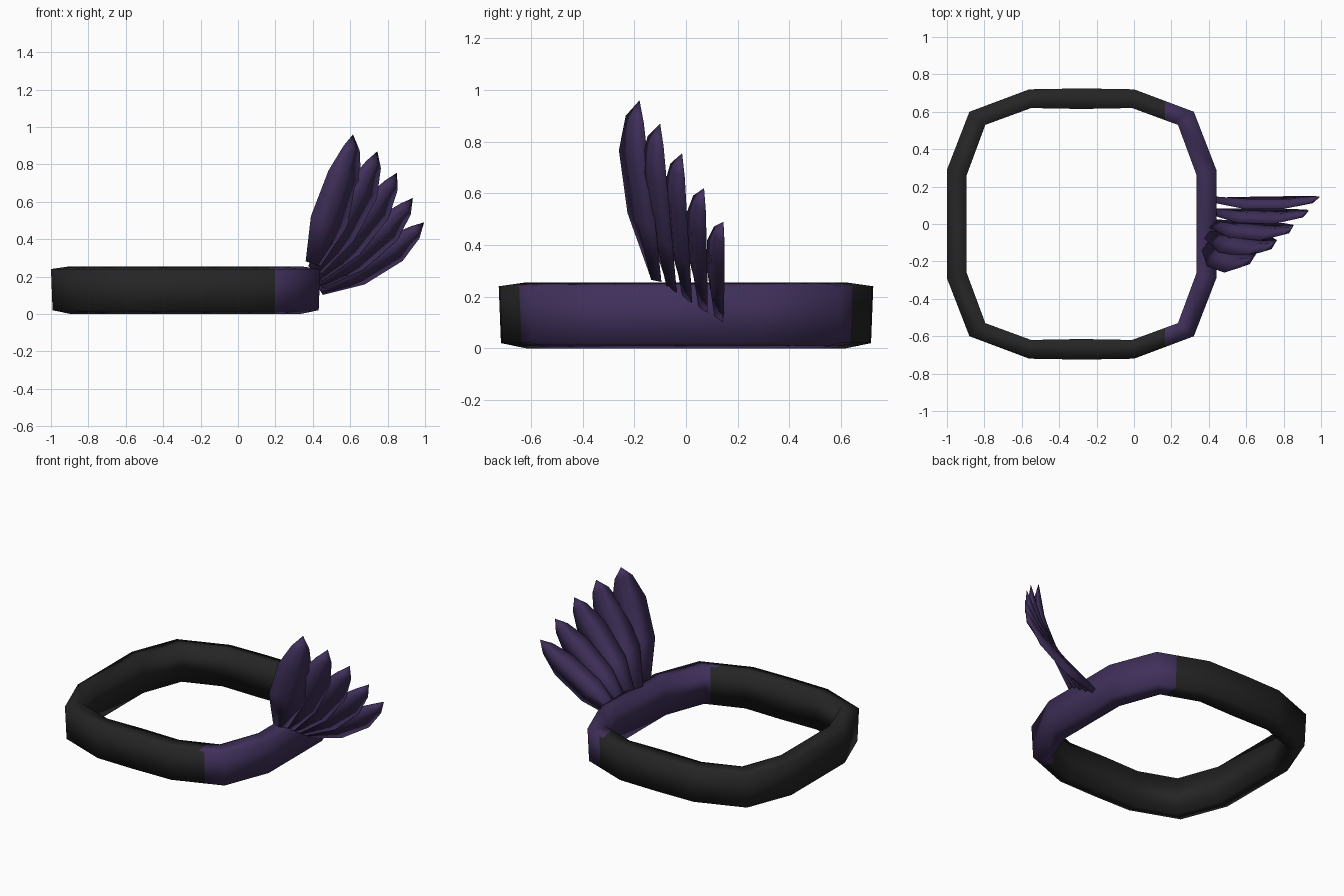
import bpy, bmesh, math
from mathutils import Vector

cube = bpy.data.objects.get("Cube")
if cube:
    bpy.data.objects.remove(cube)


def material(name, colour):
    mat = bpy.data.materials.new(name)
    mat.use_nodes = True
    mat.diffuse_color = colour
    bsdf = mat.node_tree.nodes["Principled BSDF"]
    bsdf.inputs["Base Color"].default_value = colour
    bsdf.inputs["Roughness"].default_value = 0.8
    return mat


black = material("black", (0.018, 0.018, 0.018, 1))
purple = material("dark purple", (0.05, 0.029, 0.102, 1))


def finish(name, bm, mats):
    bmesh.ops.recalc_face_normals(bm, faces=bm.faces[:])
    for f in bm.faces:
        f.smooth = True
    mesh = bpy.data.meshes.new(name)
    bm.to_mesh(mesh)
    bm.free()
    for m in mats:
        mesh.materials.append(m)
    obj = bpy.data.objects.new(name, mesh)
    bpy.context.collection.objects.link(obj)
    return obj


def bridge(bm, a, b):
    n = len(a)
    for i in range(n):
        j = (i + 1) % n
        bm.faces.new((a[i], a[j], b[j], b[i]))


# Band: rounded square outline, one quadrant of outer and inner corners mirrored
CENTRE_X = -0.28
corners = [((0.72, 0.29), (0.615, 0.26)),
           ((0.6, 0.6), (0.515, 0.53)),
           ((0.28, 0.72), (0.27, 0.62))]
stations = [((sx * o[0], sy * o[1]), (sx * i[0], sy * i[1]))
            for o, i in corners for sx in (1, -1) for sy in (1, -1)]
stations += [((0, s * 0.725), (0, s * 0.615)) for s in (1, -1)]
stations.sort(key=lambda s: math.atan2(s[0][1], s[0][0]))

bm = bmesh.new()
loops = []
for (ox, oy), (ix, iy) in stations:
    section = [(ox * 0.988, oy * 0.988, 0.02), (ox, oy, 0.24),
               (ix, iy, 0.255), (ix, iy, 0.0)]
    loops.append([bm.verts.new((x + CENTRE_X, y, z)) for x, y, z in section])
for k, loop in enumerate(loops):
    bridge(bm, loop, loops[(k + 1) % len(loops)])

# Colour seam: slightly further round on the top than on the walls
for seam in (0.165, 0.198):
    bmesh.ops.bisect_plane(bm, geom=bm.verts[:] + bm.edges[:] + bm.faces[:],
                           plane_co=(seam, 0, 0), plane_no=(1, 0, 0))
bmesh.ops.recalc_face_normals(bm, faces=bm.faces[:])
for f in bm.faces:
    limit = 0.165 if f.normal.z > 0.7 else 0.198
    f.material_index = int(f.calc_center_median().x > limit)
finish("band", bm, [black, purple])

# Feathers: fraction along, left and right half widths, left and right depth
profile = [(0.0, 0.04, 0.045, -0.025, 0.02),
           (0.33, 0.085, 0.115, -0.09, 0.02),
           (0.69, 0.068, 0.115, -0.1, 0.015),
           (0.9, 0.03, 0.06, -0.06, 0.01)]
tips = [(0.615, -0.18, 0.96), (0.745, -0.1, 0.87), (0.85, -0.015, 0.755),
        (0.935, 0.07, 0.62), (0.995, 0.145, 0.49)]


def feather(index, tip):
    k = index / 4
    base = Vector((0.40, -0.115, 0.27)).lerp(Vector((0.43, 0.13, 0.14)), k)
    tip = Vector(tip)
    along = tip - base
    side = Vector((along.z, 0, -along.x)).normalized()
    shrink = 1 - 0.4 * k
    bm = bmesh.new()
    rings = []
    for t, wl, wr, dl, dr in profile:
        c = base + along * t
        left = c - side * wl * shrink + Vector((0, dl * shrink, 0))
        right = c + side * wr + Vector((0, dr * shrink, 0))
        mid = (left + right) / 2
        bulge = (right - left).cross(along).normalized() * 0.02
        rings.append([bm.verts.new(p)
                      for p in (left, mid + bulge, right, mid - bulge)])
    for a, b in zip(rings, rings[1:]):
        bridge(bm, a, b)
    bm.faces.new(rings[0])
    point = bm.verts.new(tip)
    for i in range(4):
        bm.faces.new((rings[-1][i], rings[-1][(i + 1) % 4], point))
    finish(f"feather_{index + 1}", bm, [purple])


for n, tip_point in enumerate(tips):
    feather(n, tip_point)
